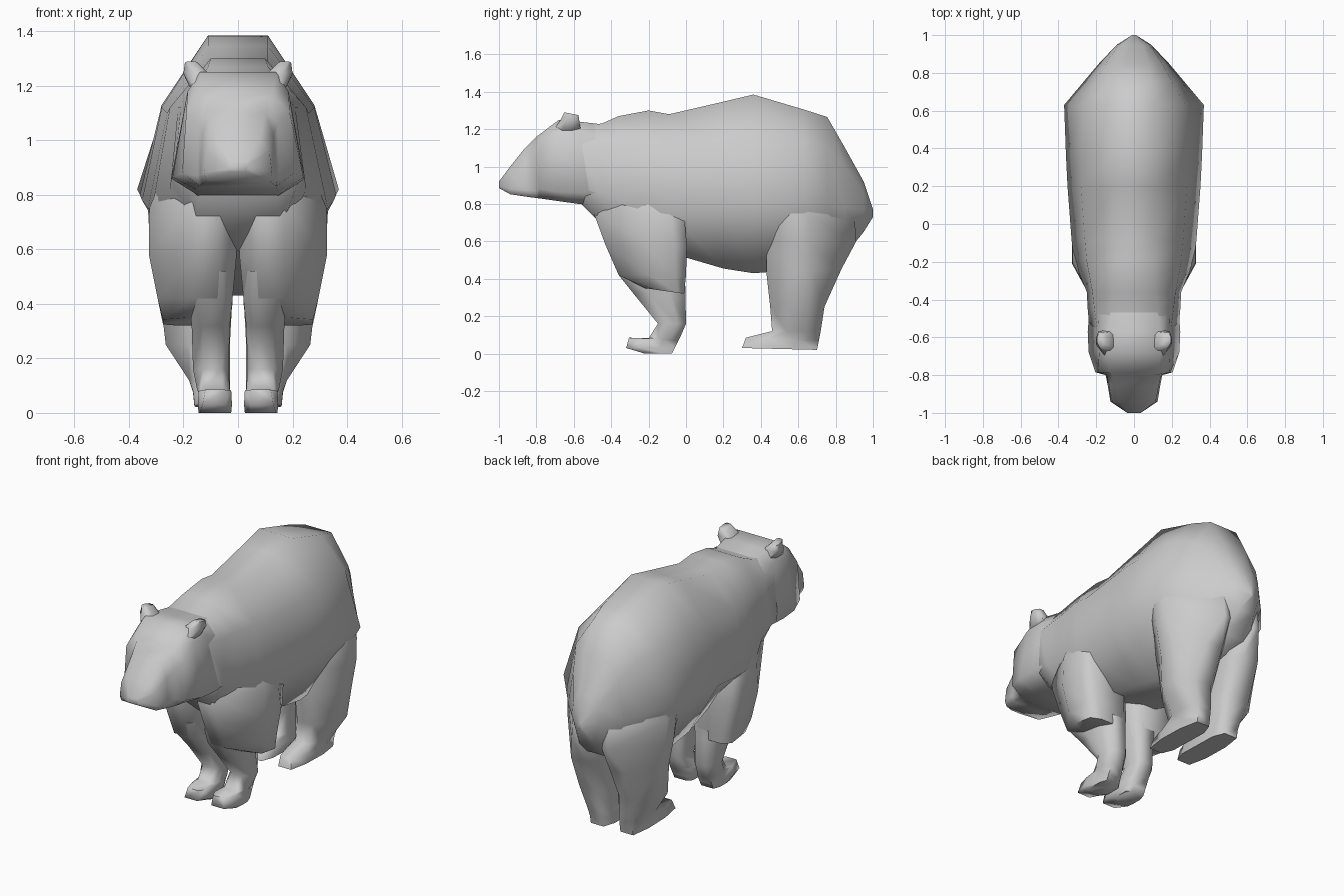
import bpy, bmesh, math

fur = bpy.data.materials.new("grey_fur")
fur.diffuse_color = (0.6, 0.6, 0.6, 1)


def loft(name, rings, angle=75):
    """Skin a closed tube through equal-sized rings of points."""
    bm = bmesh.new()
    loops = [[bm.verts.new(p) for p in ring] for ring in rings]
    n = len(loops[0])
    for a, b in zip(loops, loops[1:]):
        for i in range(n):
            j = (i + 1) % n
            bm.faces.new((a[i], a[j], b[j], b[i]))
    bm.faces.new(loops[0])
    bm.faces.new(loops[-1])
    bmesh.ops.recalc_face_normals(bm, faces=bm.faces)
    me = bpy.data.meshes.new(name)
    bm.to_mesh(me)
    bm.free()
    me.materials.append(fur)
    ob = bpy.data.objects.new(name, me)
    bpy.context.collection.objects.link(ob)
    bpy.ops.object.select_all(action='DESELECT')
    ob.select_set(True)
    bpy.context.view_layer.objects.active = ob
    bpy.ops.object.shade_smooth_by_angle(angle=math.radians(angle))
    return ob


def body_ring(y, top, bottom, wt, w1, z1, w2, z2, wb):
    half = [(wt, top), (w1, z1), (w2, z2), (wb, bottom)]
    return [(x, y, z) for x, z in half] + [(-x, y, z) for x, z in reversed(half)]


def limb_ring(side, yf, zf, yb, zb, x0, x1, xf, xb, vf=0.3, vb=0.7):
    """Octagon: inner x0, widest x1 between vf and vb, narrowing to xf in front and xb behind."""
    xi = x0 + 0.2 * (x1 - x0)
    pts = [(xi, 0), (xf, 0), (x1, vf), (x1, vb), (xb, 1), (xi, 1), (x0, .82), (x0, .18)]
    return [(side * x, yf + (yb - yf) * v, zf + (zb - zf) * v) for x, v in pts]


# Trunk from neck to rump: y, top, bottom, top width, upper side, widest side, belly width
trunk = [
    (-0.56, 1.22, 0.80, .13, .195, 1.12, .235, .88, .14),
    (-0.45, 1.23, 0.69, .13, .21, 1.12, .245, .86, .16),
    (-0.36, 1.27, 0.60, .11, .22, 1.12, .25, .82, .15),
    (-0.20, 1.30, 0.56, .10, .25, 1.12, .315, .75, .14),
    (-0.09, 1.28, 0.54, .11, .26, 1.10, .33, .75, .14),
    (0.20, 1.347, 0.455, .11, .28, 1.12, .352, .78, .16),
    (0.36, 1.385, 0.43, .11, .28, 1.13, .36, .80, .16),
    (0.63, 1.305, 0.45, .11, .27, 1.13, .37, .82, .15),
    (0.755, 1.265, 0.48, .09, .20, 1.10, .265, .80, .13),
    (0.85, 1.10, 0.53, .08, .15, 1.00, .185, .78, .10),
    (0.95, 0.92, 0.65, .04, .08, .86, .09, .77, .05),
    (1.00, 0.77, 0.73, .005, .01, .76, .01, .74, .005),
]
loft("trunk", [body_ring(*s) for s in trunk])

# Head with a stepped muzzle
head = [
    (-1.00, 0.92, 0.885, .03, .035, .91, .035, .895, .03),
    (-0.94, 1.00, 0.852, .08, .115, .96, .125, .88, .115),
    (-0.86, 1.10, 0.84, .10, .13, 1.02, .138, .875, .13),
    (-0.80, 1.16, 0.832, .11, .145, 1.06, .15, .87, .14),
    (-0.785, 1.17, 0.83, .13, .19, 1.10, .205, .88, .14),
    (-0.68, 1.25, 0.815, .14, .185, 1.18, .24, .865, .145),
    (-0.57, 1.24, 0.80, .14, .185, 1.18, .245, .86, .15),
    (-0.44, 1.225, 0.785, .12, .19, 1.13, .235, .86, .14),
]
loft("head", [body_ring(*s) for s in head])

# Limb profiles: front y z, back y z, inner x, widest x, front outer x, back outer x
shoulder = [
    (-0.38, 0.96, -0.06, 0.96, .05, .24, .17, .24, .55, .85),
    (-0.50, 0.77, -0.01, 0.74, .00, .325, .17, .31, .60, .85),
    (-0.43, 0.58, 0.005, 0.58, .005, .327, .17, .29, .50, .85),
    (-0.36, 0.42, 0.00, 0.42, .02, .295, .17, .25, .45, .85),
    (-0.22, 0.35, -0.01, 0.32, .03, .275, .18, .22, .25, .85),
]
front_leg = [
    (-0.40, 0.52, -0.01, 0.52, .02, .20, .17, .17),
    (-0.36, 0.42, -0.005, 0.40, .02, .18, .15, .15),
    (-0.28, 0.32, -0.003, 0.32, .03, .17, .13, .14),
    (-0.15, 0.16, 0.00, 0.16, .035, .165, .13, .13),
    (-0.20, 0.082, -0.03, 0.09, .03, .15, .13, .13),
    (-0.305, 0.085, -0.04, 0.07, .025, .145, .12, .13),
    (-0.32, 0.03, -0.06, 0.03, .022, .147, .13, .13),
    (-0.22, 0.00, -0.075, 0.00, .025, .145, .14, .13),
]
hind_leg = [
    (0.50, 0.92, 0.74, 0.92, .08, .30, .26, .18, .3, .6),
    (0.45, 0.74, 0.90, 0.74, .04, .33, .27, .12, .25, .45),
    (0.43, 0.60, 0.91, 0.60, .02, .322, .22, .12, .3, .48),
    (0.43, 0.43, 0.83, 0.45, .02, .287, .19, .18, .35, .6),
    (0.45, 0.25, 0.74, 0.25, .03, .265, .18, .19, .35, .7),
    (0.46, 0.12, 0.72, 0.12, .03, .18, .14, .15),
    (0.32, 0.085, 0.71, 0.07, .03, .165, .13, .14),
    (0.30, 0.03, 0.70, 0.02, .03, .16, .14, .14),
]
ear = [
    (-0.72, 1.18, -0.56, 1.18, .08, .17, .14, .15),
    (-0.67, 1.25, -0.57, 1.24, .11, .20, .17, .19),
    (-0.65, 1.29, -0.575, 1.275, .15, .195, .185, .185),
]
for side, label in ((1, "left"), (-1, "right")):
    for name, prof in (("shoulder", shoulder), ("front_leg", front_leg),
                       ("hind_leg", hind_leg), ("ear", ear)):
        loft(f"{name}_{label}", [limb_ring(side, *s) for s in prof])
